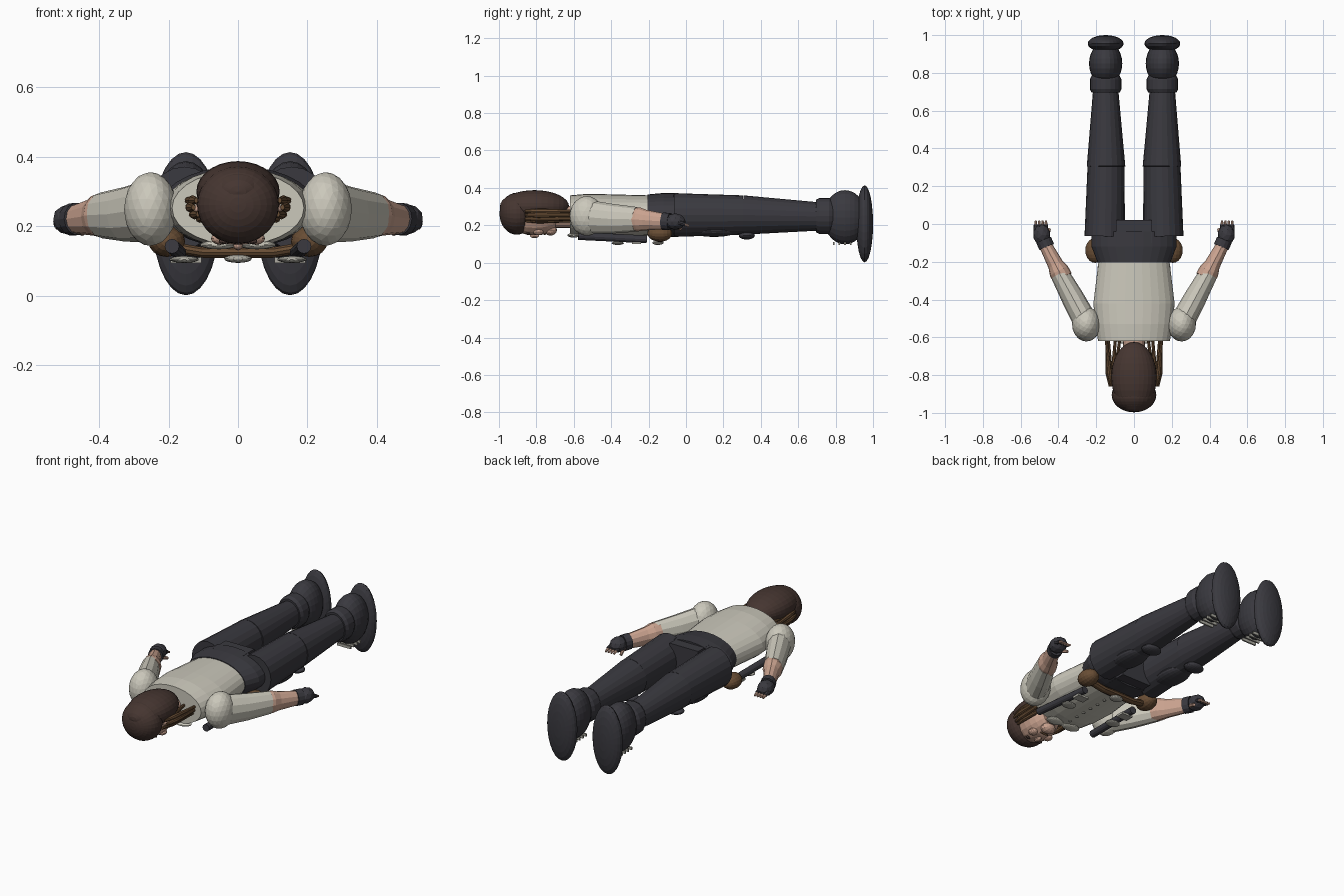
import bpy, bmesh, math
from mathutils import Vector, Matrix


def material(name, rgb):
    m = bpy.data.materials.new(name)
    m.diffuse_color = (*rgb, 1)
    return m


SHIRT = material("cream_cloth", (0.60, 0.58, 0.50))
DARK = material("charcoal_cloth", (0.042, 0.041, 0.050))
SKIN = material("skin", (0.60, 0.37, 0.28))
HAIR = material("dark_brown_hair", (0.060, 0.036, 0.030))
LEATHER = material("brown_leather", (0.14, 0.075, 0.035))
METAL = material("pale_metal", (0.42, 0.41, 0.36))


def finish(name, bm, mat):
    bmesh.ops.recalc_face_normals(bm, faces=bm.faces)
    me = bpy.data.meshes.new(name)
    bm.to_mesh(me)
    bm.free()
    me.materials.append(mat)
    ob = bpy.data.objects.new(name, me)
    bpy.context.collection.objects.link(ob)
    return ob


def ball(name, c, r, mat, seg=20, rings=12, ico=0):
    """Faceted ellipsoid; poles along y, or an icosphere when ico is set."""
    bm = bmesh.new()
    if ico:
        bmesh.ops.create_icosphere(bm, subdivisions=ico, radius=1)
    else:
        bmesh.ops.create_uvsphere(bm, u_segments=seg, v_segments=rings, radius=1,
                                  matrix=Matrix.Rotation(math.pi / 2, 4, 'X'))
    for v in bm.verts:
        v.co = Vector(c) + Vector((v.co.x * r[0], v.co.y * r[1], v.co.z * r[2]))
    return finish(name, bm, mat)


def loft(name, sections, mat, sides=16):
    """Closed tube through (centre, sideways radius, vertical radius) sections."""
    d = (Vector(sections[-1][0]) - Vector(sections[0][0])).normalized()
    side = d.cross(Vector((0, 0, 1))).normalized()
    up = side.cross(d)
    bm = bmesh.new()
    loops = []
    for c, a, b in sections:
        loops.append([bm.verts.new(Vector(c) + side * a * math.cos(t) + up * b * math.sin(t))
                      for t in (2 * math.pi * i / sides for i in range(sides))])
    for p, q in zip(loops, loops[1:]):
        for i in range(sides):
            j = (i + 1) % sides
            bm.faces.new((p[i], p[j], q[j], q[i]))
    bm.faces.new(loops[0])
    bm.faces.new(loops[-1])
    return finish(name, bm, mat)


def box(name, c, size, mat):
    bm = bmesh.new()
    bmesh.ops.create_cube(bm, size=1)
    for v in bm.verts:
        v.co = Vector(c) + Vector((v.co.x * size[0], v.co.y * size[1], v.co.z * size[2]))
    return finish(name, bm, mat)


# Torso, pelvis and neck
loft("shirt_torso", [((0, -0.62, 0.253), 0.19, 0.107), ((0, -0.53, 0.253), 0.205, 0.115),
                     ((0, -0.42, 0.253), 0.215, 0.113), ((0, -0.19, 0.253), 0.187, 0.107)], SHIRT, 28)
loft("trouser_hips", [((0, -0.205, 0.255), 0.192, 0.110), ((0, -0.12, 0.255), 0.225, 0.118),
                      ((0, -0.04, 0.255), 0.225, 0.118)], DARK, 28)
box("trouser_crotch", (0, -0.04, 0.255), (0.19, 0.12, 0.215), DARK)
loft("neck", [((0, -0.75, 0.24), 0.055, 0.055), ((0, -0.60, 0.245), 0.06, 0.06)], SKIN)

# Head, hair cap and back hair
ball("face", (0, -0.81, 0.245), (0.102, 0.14, 0.10), SKIN)
ball("hair_cap", (0, -0.905, 0.262), (0.118, 0.092, 0.112), HAIR, 28, 16)
ball("hair_back", (0, -0.81, 0.30), (0.12, 0.185, 0.088), HAIR, 28, 16)
ball("nose", (0, -0.81, 0.145), (0.014, 0.025, 0.014), SKIN, 10, 8)
ball("chin", (0, -0.725, 0.175), (0.045, 0.035, 0.03), SKIN, 12, 8)
ball("mouth", (0, -0.755, 0.153), (0.028, 0.006, 0.006), LEATHER, 10, 6)

# Shirt front: button row, collar ring and belt
for i in range(6):
    ball("shirt_button", (0, -0.54 + i * 0.058, 0.139), (0.009, 0.009, 0.007), METAL, 8, 6)
ball("belt_buckle", (0, -0.15, 0.107), (0.04, 0.03, 0.012), METAL, 16, 8)
loft("belt", [((-0.22, -0.14, 0.145), 0.024, 0.016), ((-0.1, -0.14, 0.125), 0.024, 0.016),
              ((0.1, -0.14, 0.125), 0.024, 0.016), ((0.22, -0.14, 0.145), 0.024, 0.016)], LEATHER, 10)

for s in (-1, 1):
    # Facial features and side locks
    ball("eye", (s * 0.04, -0.845, 0.157), (0.016, 0.010, 0.008), HAIR, 10, 6)
    ball("cheek", (s * 0.05, -0.79, 0.165), (0.028, 0.028, 0.018), SKIN, 12, 8)
    ball("ear", (s * 0.108, -0.81, 0.245), (0.02, 0.035, 0.025), SKIN, 10, 8)
    for x0, x1, z in ((0.13, 0.147, 0.275), (0.138, 0.145, 0.255), (0.125, 0.135, 0.235),
                      (0.11, 0.10, 0.225), (0.10, 0.075, 0.265)):
        loft("side_lock", [((s * (x0 - 0.01), -0.86, z), 0.006, 0.008),
                           ((s * x0, -0.79, z), 0.013, 0.015),
                           ((s * x1, -0.61, z), 0.007, 0.009)], LEATHER, 8)
    ball("collar_flap", (s * 0.055, -0.60, 0.147), (0.055, 0.034, 0.013), SHIRT, 14, 8)

    # Arm: shoulder, sleeve, forearm, glove, fingers
    ball("shoulder", (s * 0.252, -0.53, 0.25), (0.076, 0.092, 0.106), SHIRT, ico=3)
    loft("sleeve", [((s * 0.255, -0.52, 0.245), 0.065, 0.09),
                    ((s * 0.325, -0.39, 0.235), 0.060, 0.079),
                    ((s * 0.393, -0.265, 0.232), 0.050, 0.066)], SHIRT, 12)
    loft("forearm", [((s * 0.378, -0.285, 0.232), 0.054, 0.066),
                     ((s * 0.397, -0.25, 0.232), 0.054, 0.064),
                     ((s * 0.415, -0.215, 0.228), 0.042, 0.055),
                     ((s * 0.475, -0.10, 0.220), 0.033, 0.040)], SKIN, 12)
    loft("glove_cuff", [((s * 0.462, -0.122, 0.222), 0.042, 0.047),
                        ((s * 0.478, -0.085, 0.220), 0.042, 0.047)], DARK, 14)
    ball("glove", (s * 0.488, -0.058, 0.220), (0.046, 0.056, 0.044), DARK, ico=2)
    for i in range(4):
        x = 0.466 + i * 0.018
        loft("finger_sleeve", [((s * x, -0.04, 0.215), 0.012, 0.012),
                               ((s * x, -0.005, 0.205), 0.011, 0.011)], DARK, 8)
        loft("fingertip", [((s * x, -0.008, 0.205), 0.008, 0.008),
                           ((s * x, 0.016, 0.196), 0.006, 0.006)], SKIN, 8)
    loft("thumb", [((s * 0.462, -0.07, 0.20), 0.013, 0.013),
                   ((s * 0.448, -0.025, 0.18), 0.008, 0.008)], SKIN, 8)

    # Suspenders, chest pockets and hip pouches
    loft("suspender", [((s * 0.19, -0.575, 0.143), 0.021, 0.021),
                       ((s * 0.17, -0.21, 0.125), 0.021, 0.021)], DARK, 12)
    ball("chest_clip", (s * 0.155, -0.365, 0.105), (0.043, 0.033, 0.01), METAL, 14, 8)
    box("strap_clip", (s * 0.155, -0.265, 0.105), (0.07, 0.05, 0.012), METAL)
    ball("hip_pouch", (s * 0.205, -0.14, 0.157), (0.053, 0.066, 0.045), LEATHER, 16, 10)

    # Leg: thigh, shin and front pads
    loft("thigh", [((s * 0.155, -0.065, 0.255), 0.107, 0.117),
                   ((s * 0.148, 0.305, 0.255), 0.098, 0.105)], DARK, 20)
    loft("shin", [((s * 0.148, 0.305, 0.255), 0.102, 0.105),
                  ((s * 0.15, 0.72, 0.247), 0.066, 0.075)], DARK, 20)
    ball("thigh_pad", (s * 0.15, 0.15, 0.17), (0.075, 0.125, 0.032), DARK)
    ball("knee_pad", (s * 0.15, 0.325, 0.146), (0.06, 0.043, 0.022), DARK)

    # Boot: cuff, body, sole and laces
    loft("boot_cuff", [((s * 0.15, 0.695, 0.25), 0.074, 0.087), ((s * 0.15, 0.715, 0.25), 0.084, 0.097),
                       ((s * 0.15, 0.765, 0.25), 0.084, 0.097),
                       ((s * 0.15, 0.785, 0.25), 0.074, 0.087)], DARK, 20)
    ball("boot_body", (s * 0.15, 0.85, 0.243), (0.088, 0.115, 0.145), DARK, 24, 14)
    ball("boot_sole", (s * 0.15, 0.955, 0.208), (0.095, 0.045, 0.206), DARK, 28, 12)
    for i in range(4):
        box("boot_lace", (s * 0.15, 0.79 + i * 0.03, 0.103), (0.09, 0.009, 0.016), METAL)
